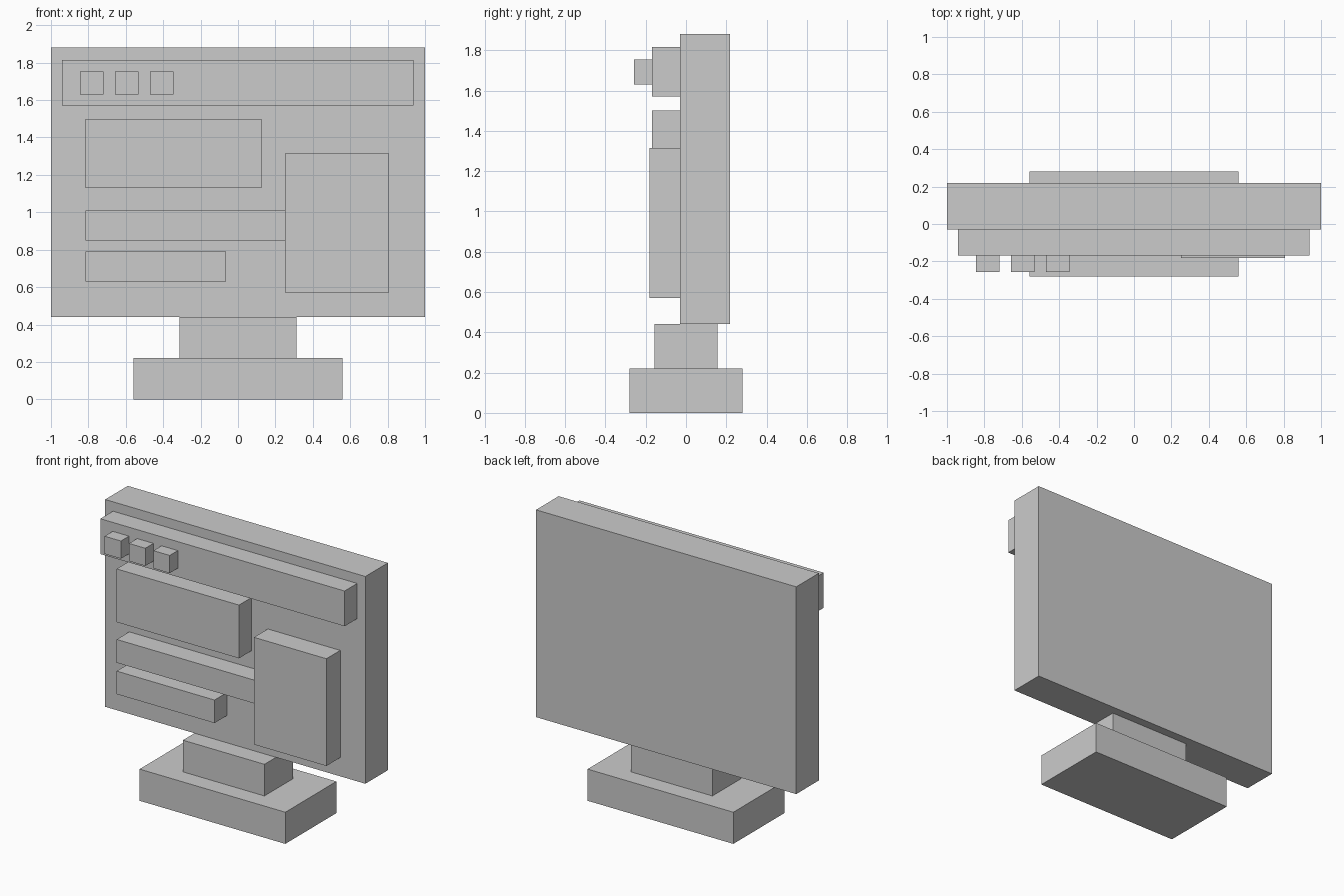
import bpy

if "Cube" in bpy.data.objects:
    bpy.data.objects.remove(bpy.data.objects["Cube"])


def box(name, x, y, z):
    """Add a box from its (min, max) range on each axis."""
    bpy.ops.mesh.primitive_cube_add(size=1, location=[(a + b) / 2 for a, b in (x, y, z)])
    ob = bpy.context.object
    ob.name = name
    ob.scale = [b - a for a, b in (x, y, z)]
    bpy.ops.object.transform_apply(location=False, rotation=False, scale=True)
    return ob


PANEL_FRONT = -0.03
RAISED = (-0.168, PANEL_FRONT)
LEFT = -0.815

# Stand
box("stand_base", (-0.56, 0.56), (-0.28, 0.28), (0, 0.22))
box("stand_neck", (-0.313, 0.313), (-0.157, 0.157), (0.22, 0.44))

# Monitor slab
box("monitor_panel", (-1, 1), (PANEL_FRONT, 0.218), (0.44, 1.88))

# Window title bar with three buttons
box("title_bar", (-0.94, 0.937), RAISED, (1.57, 1.815))
for i in range(3):
    x = -0.845 + i * 0.1875
    box(f"window_button_{i + 1}", (x, x + 0.125), (-0.257, RAISED[0]), (1.63, 1.753))

# Raised page content: picture block and two text bars
box("picture_block", (LEFT, 0.125), RAISED, (1.13, 1.5))
box("text_bar_long", (LEFT, 0.31), RAISED, (0.848, 1.01))
box("text_bar_short", (LEFT, -0.063), RAISED, (0.63, 0.79))

# Side panel, slightly thicker and overlapping the long bar
box("side_panel", (0.25, 0.807), (-0.182, PANEL_FRONT), (0.57, 1.315))
